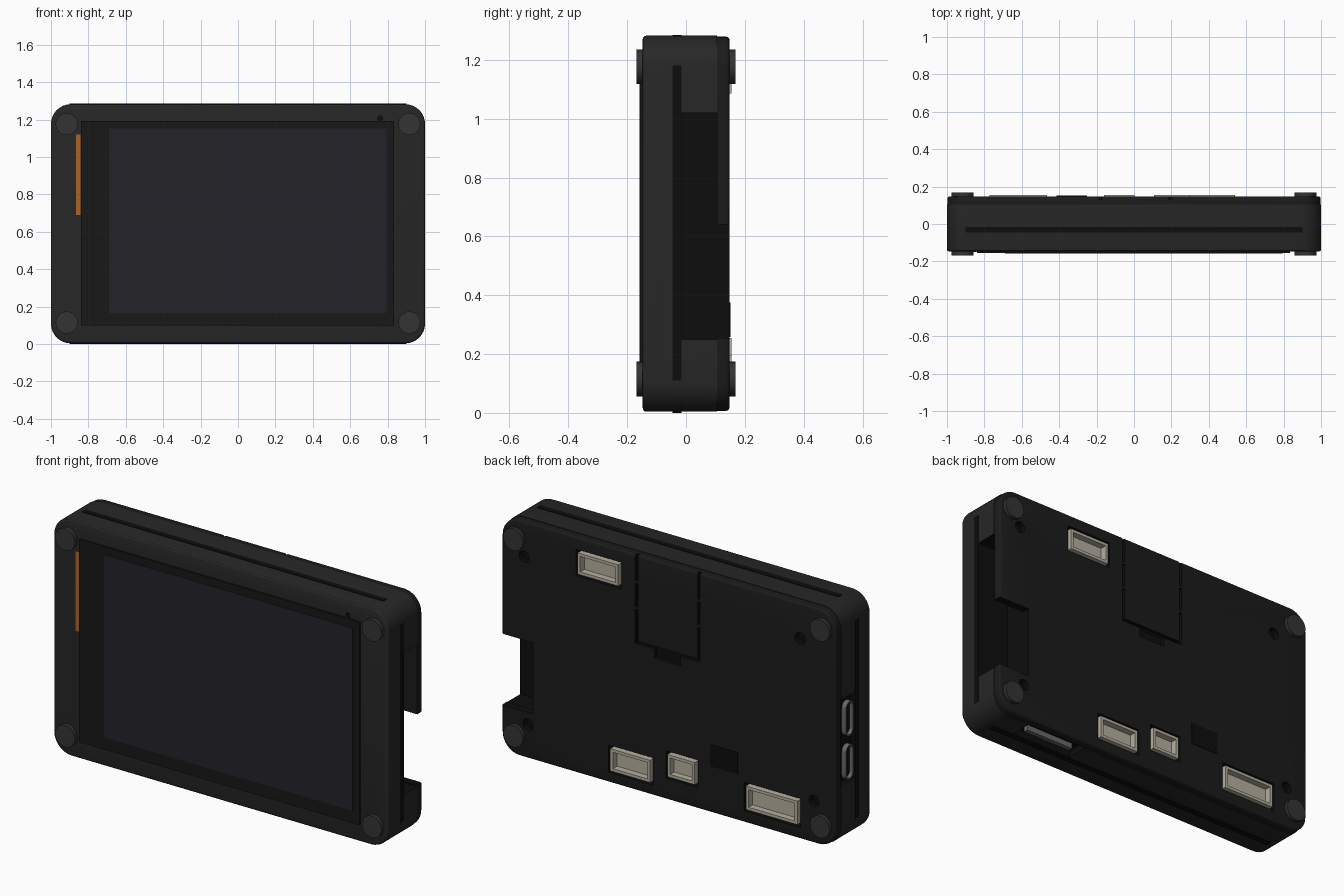
import bpy, bmesh, math
from mathutils import Matrix

if "Cube" in bpy.data.objects:
    bpy.data.objects.remove(bpy.data.objects["Cube"])


def material(name, r, g, b):
    m = bpy.data.materials.new(name)
    m.diffuse_color = (r, g, b, 1)
    m.use_nodes = True
    m.node_tree.nodes["Principled BSDF"].inputs["Base Color"].default_value = m.diffuse_color
    return m


SHELL = material("shell_grey", .020, .020, .020)
PLATE = material("plate_black", .011, .011, .011)
DARK = material("recess_black", .004, .004, .004)
GLASS = material("glass_black", .009, .009, .009)
DISPLAY = material("display_grey", .017, .016, .022)
SCREW = material("screw_grey", .033, .033, .033)
ORANGE = material("cable_orange", .42, .13, .015)
BEIGE = material("connector_beige", .46, .43, .35)
METAL = material("metal_grey", .14, .14, .14)


def finish(name, bm, mat, turn=0):
    if turn:
        bmesh.ops.rotate(bm, verts=bm.verts, matrix=Matrix.Rotation(turn, 3, 'Z'))
    bmesh.ops.recalc_face_normals(bm, faces=bm.faces)
    me = bpy.data.meshes.new(name)
    bm.to_mesh(me)
    bm.free()
    me.materials.append(mat)
    ob = bpy.data.objects.new(name, me)
    bpy.context.collection.objects.link(ob)
    return ob


def prism(name, mat, x, z, y, r=0, seg=8, wall=0, recess=0, bevel_y=None, turn=0):
    """Rounded rectangle in x-z, extruded along y; optional recess in the +y face."""
    bm = bmesh.new()
    pts = []
    if r:
        for k, (cx, cz) in enumerate([(x[1] - r, z[1] - r), (x[0] + r, z[1] - r),
                                      (x[0] + r, z[0] + r), (x[1] - r, z[0] + r)]):
            for i in range(seg + 1):
                a = math.pi / 2 * (k + i / seg)
                pts.append((cx + r * math.cos(a), cz + r * math.sin(a)))
    else:
        pts = [(x[1], z[1]), (x[0], z[1]), (x[0], z[0]), (x[1], z[0])]
    base = bm.faces.new([bm.verts.new((px, y[0], pz)) for px, pz in pts])
    ext = bmesh.ops.extrude_face_region(bm, geom=[base], use_keep_orig=True)["geom"]
    top = [g for g in ext if isinstance(g, bmesh.types.BMFace)][0]
    bmesh.ops.translate(bm, verts=top.verts, vec=(0, y[1] - y[0], 0))
    bmesh.ops.recalc_face_normals(bm, faces=bm.faces)
    if wall:
        bmesh.ops.inset_region(bm, faces=[top], thickness=wall, use_even_offset=True)
        ext = bmesh.ops.extrude_discrete_faces(bm, faces=[top])["faces"]
        bmesh.ops.translate(bm, verts=ext[0].verts, vec=(0, -recess, 0))
    if bevel_y is not None:
        rim = [e for e in bm.edges if all(abs(v.co.y - bevel_y) < 1e-5 for v in e.verts)]
        bmesh.ops.bevel(bm, geom=rim, offset=.012, segments=3, profile=.5, affect='EDGES')
    return finish(name, bm, mat, turn)


def disc(name, mat, x, z, y, r, seg=32):
    bm = bmesh.new()
    bmesh.ops.create_cone(bm, cap_ends=True, segments=seg, radius1=r, radius2=r, depth=y[1] - y[0],
                          matrix=Matrix.Translation((x, sum(y) / 2, z)) @ Matrix.Rotation(math.pi / 2, 4, 'X'))
    return finish(name, bm, mat)


def cut(target, cutter):
    cutter.hide_render = True
    m = target.modifiers.new("cut", 'BOOLEAN')
    m.operation, m.solver, m.object = 'DIFFERENCE', 'EXACT', cutter
    m.material_mode = 'TRANSFER'
    bpy.context.view_layer.objects.active = target
    bpy.ops.object.modifier_apply(modifier=m.name)
    bpy.data.objects.remove(cutter)


# Main shell and back plate
shell = prism("front_shell", SHELL, (-1, 1), (.004, 1.282), (-.147, .105), r=.105, bevel_y=-.147)
plate = prism("back_plate", PLATE, (-.997, .997), (.007, 1.279), (.105, .148), r=.103, bevel_y=.148)

# Port openings: right side bay, left port slot, card slot underneath, microphone hole
cut(shell, prism("cut", DARK, (.81, 1.1), (.25, 1.02), (-.014, .2)))
cut(shell, prism("cut", DARK, (-1.1, -.975), (.335, .80), (-.014, .2)))
cut(shell, prism("cut", DARK, (.41, .775), (-.1, .04), (-.01, .2)))
cut(shell, disc("cut", DARK, .76, 1.207, (-.2, -.12), .013, 16))
cut(plate, prism("cut", DARK, (.81, 1.1), (.255, .64), (.05, .2)))

# Back door outline with its finger notch
cut(plate, prism("cut", DARK, (-.187, .2), (.80, .816), (.13, .2)))
for x in (-.187, .184):
    for z in ((.81, .985), (1.0, 1.125), (1.14, 1.3)):
        cut(plate, prism("cut", DARK, (x, x + .016), z, (.13, .2)))
cut(plate, prism("cut", DARK, (-.07, .085), (.75, .805), (.127, .2)))

# Assembly holes in the back
for x, z in ((.864, 1.09), (-.785, 1.09), (.84, .19), (-.868, .234)):
    cut(plate, disc("cut", DARK, x, z, (.115, .2), .031, 24))

# Beige sockets set into openings of the back plate
for i, (x, z) in enumerate((((.297, .54), (1.085, 1.2)), ((.107, .345), (.075, .195)),
                            ((-.16, .003), (.135, .255)), ((-.773, -.465), (.083, .21)))):
    g = .014
    cut(plate, prism("cut", DARK, (x[0] - g, x[1] + g), (z[0] - g, z[1] + g), (.05, .2)))
    prism(f"socket_{i + 1}", BEIGE, x, z, (.1, .154), wall=.016, recess=.035)
prism("reset_block", DARK, (-.415, -.25), (.258, .375), (.14, .152))

# Screen glass, visible display and cable strip
prism("screen_glass", GLASS, (-.84, .835), (.098, 1.194), (-.156, -.13))
prism("display_area", DISPLAY, (-.69, .795), (.165, 1.152), (-.158, -.15))
prism("cable_strip", ORANGE, (-.866, -.841), (.69, 1.12), (-.1495, -.13))

# Dark seam strips around the four sides
for name, x, z in (("seam_top", (-.9, .9), (1.26, 1.285)), ("seam_bottom", (-.9, .9), (0, .02)),
                   ("seam_right", (.98, 1.001), (.11, 1.18)), ("seam_left", (-1.001, -.98), (.11, 1.18))):
    prism(name, DARK, x, z, (-.046, -.015))

# Charging ports on the left side
for i, z in enumerate((.435, .67)):
    prism(f"side_port_{i + 1}", METAL, (-.004, .064), (z - .094, z + .094), (.97, 1.0),
          r=.033, wall=.009, recess=.02, turn=math.pi / 2).data.materials.append(DARK)
    me = bpy.data.objects[f"side_port_{i + 1}"].data
    for p in me.polygons:
        if abs(p.center.x + .98) < .002 and abs(p.normal.x) > .9:
            p.material_index = 1

# Memory card in the bottom slot
prism("memory_card", METAL, (.45, .74), (.01, .1), (.03, .055))

# Corner screws, front and back
for sx in (-1, 1):
    for z in (.115, 1.176):
        for side, y in (("front", (-.168, -.14)), ("back", (.14, .168))):
            disc(f"corner_screw_{side}", SCREW, sx * .916, z, y, .059)

# Smooth the rounded parts, keep hard edges
bpy.ops.object.select_all(action='SELECT')
bpy.context.view_layer.objects.active = shell
bpy.ops.object.shade_smooth_by_angle(angle=math.radians(30))
